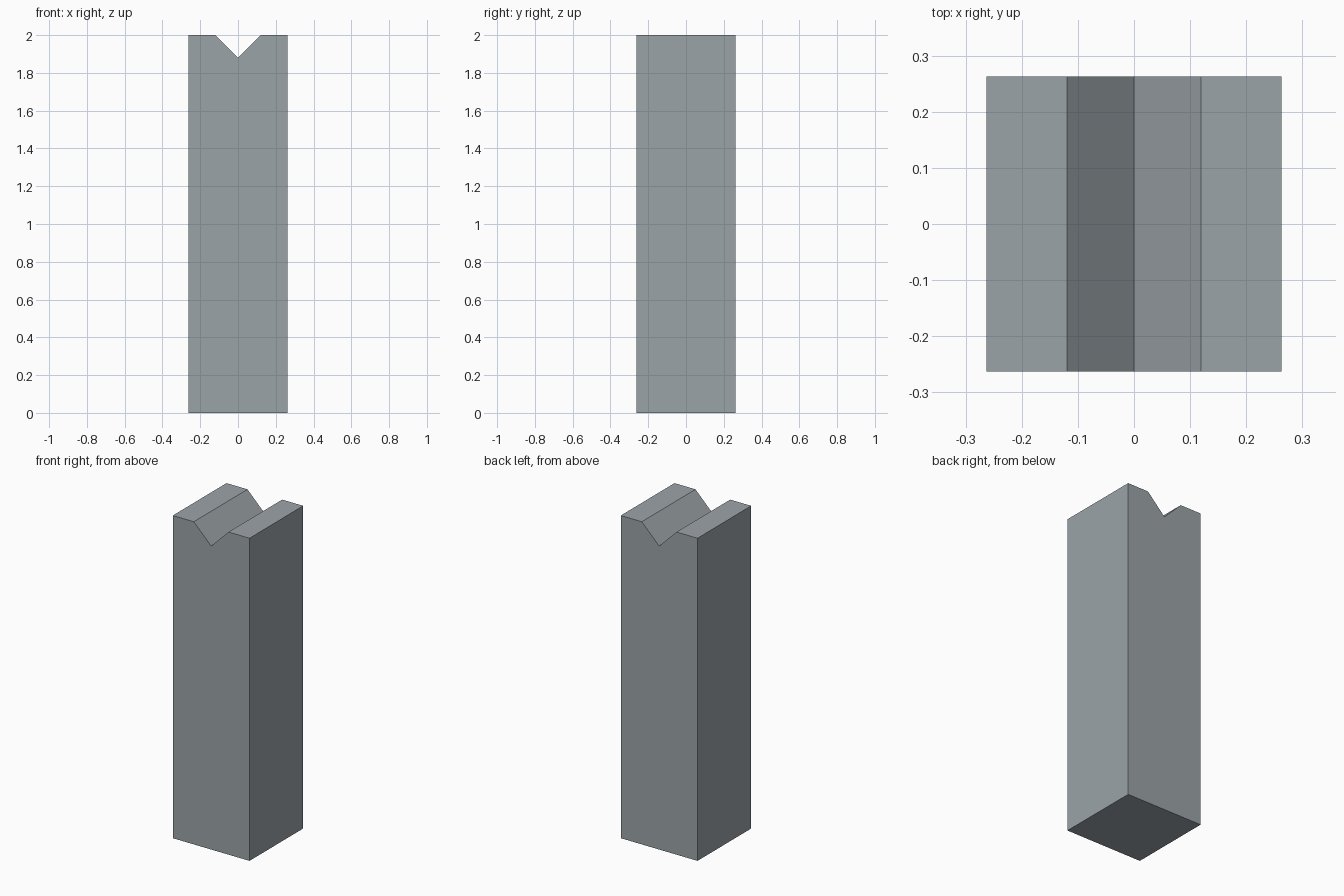
import bpy, bmesh

if "Cube" in bpy.data.objects:
    bpy.data.objects.remove(bpy.data.objects["Cube"])

HALF = 0.263      # half width and half depth of the post
HEIGHT = 2.0
NOTCH = 0.119     # half width and depth of the V groove

# Front profile of the post with the V groove in its top
profile = [(-HALF, 0), (HALF, 0), (HALF, HEIGHT), (NOTCH, HEIGHT),
           (0, HEIGHT - NOTCH), (-NOTCH, HEIGHT), (-HALF, HEIGHT)]

# Extrude the profile from front to back
bm = bmesh.new()
front = bm.faces.new([bm.verts.new((x, -HALF, z)) for x, z in profile])
ext = bmesh.ops.extrude_face_region(bm, geom=[front], use_keep_orig=True)
back = [v for v in ext["geom"] if isinstance(v, bmesh.types.BMVert)]
bmesh.ops.translate(bm, verts=back, vec=(0, 2 * HALF, 0))
bmesh.ops.recalc_face_normals(bm, faces=bm.faces)

mesh = bpy.data.meshes.new("notched_post")
bm.to_mesh(mesh)
bm.free()
post = bpy.data.objects.new("notched_post", mesh)
bpy.context.collection.objects.link(post)

# Blue-grey stone colour
stone = bpy.data.materials.new("blue_grey_stone")
stone.diffuse_color = (0.33, 0.37, 0.39, 1)
stone.use_nodes = True
stone.node_tree.nodes["Principled BSDF"].inputs["Base Color"].default_value = stone.diffuse_color
mesh.materials.append(stone)
